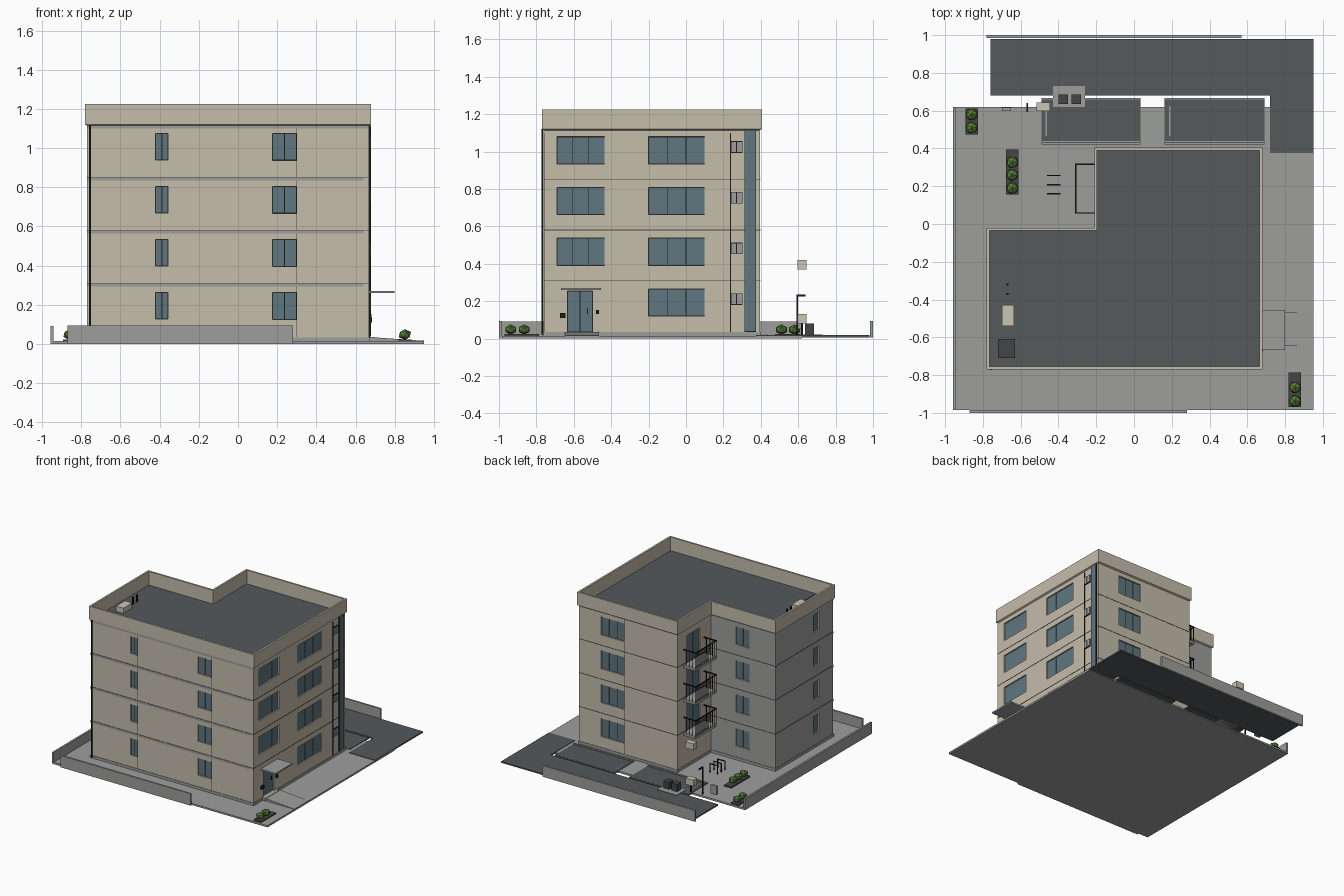
import bpy, bmesh, math
from mathutils import Matrix

if "Cube" in bpy.data.objects:
    bpy.data.objects.remove(bpy.data.objects["Cube"])


def material(name, r, g, b):
    m = bpy.data.materials.new(name)
    m.use_nodes = True
    m.diffuse_color = (r, g, b, 1)
    m.node_tree.nodes["Principled BSDF"].inputs["Base Color"].default_value = (r, g, b, 1)
    return m


BEIGE = material("beige plaster", .56, .51, .41)
GREY = material("grey concrete", .34, .345, .335)
ASPHALT = material("dark asphalt", .09, .1, .105)
GLASS = material("blue glass", .115, .18, .215)
BLACK = material("black metal", .012, .012, .013)
GREEN = material("leaf green", .09, .2, .035)
PALE = material("pale box", .6, .56, .46)
SOIL = material("dark planter", .06, .06, .06)


def finish(name, bm, *mats):
    bmesh.ops.recalc_face_normals(bm, faces=bm.faces)
    me = bpy.data.meshes.new(name)
    bm.to_mesh(me)
    bm.free()
    for m in mats:
        me.materials.append(m)
    ob = bpy.data.objects.new(name, me)
    bpy.context.collection.objects.link(ob)
    return ob


def boxes(name, mat, *extents):
    """One object from boxes given as (x0, x1, y0, y1, z0, z1)."""
    bm = bmesh.new()
    for x0, x1, y0, y1, z0, z1 in extents:
        mid = Matrix.Translation(((x0 + x1) / 2, (y0 + y1) / 2, (z0 + z1) / 2))
        size = Matrix.Diagonal((abs(x1 - x0), abs(y1 - y0), abs(z1 - z0), 1))
        bmesh.ops.create_cube(bm, size=1, matrix=mid @ size)
    return finish(name, bm, mat)


def prism(name, outline, z0, z1, *mats):
    bm = bmesh.new()
    face = bm.faces.new([bm.verts.new((x, y, z0)) for x, y in outline])
    top = bmesh.ops.extrude_face_region(bm, geom=[face])["geom"]
    bmesh.ops.translate(bm, vec=(0, 0, z1 - z0), verts=[v for v in top if isinstance(v, bmesh.types.BMVert)])
    return finish(name, bm, *mats)


def plan(o):
    """L-shaped floor plan, grown outward by o."""
    return [(-.77 - o, -.76 - o), (.67 + o, -.76 - o), (.67 + o, .395 + o),
            (-.2 - o, .395 + o), (-.2 - o, -.03 + o), (-.77 - o, -.03 + o)]


# Wall planes: axis, position, outward sign, extent along the wall
FRONT = ("y", -.76, -1, -.77, .67)
EAST = ("x", .67, 1, -.76, .395)
BACK = ("y", .395, 1, -.2, .67)
COURT = ("x", -.2, -1, -.03, .395)
WING_BACK = ("y", -.03, 1, -.77, -.2)
WEST = ("x", -.77, -1, -.76, -.03)


def on_wall(wall, u0, u1, d0, d1, z0, z1):
    axis, p, s = wall[:3]
    a, b = sorted((p + s * d0, p + s * d1))
    return (a, b, u0, u1, z0, z1) if axis == "x" else (u0, u1, a, b, z0, z1)


STOREY = .271
cuts, frames, panes = [], [], []


def window(wall, u0, u1, z0, z1, count):
    cuts.append(on_wall(wall, u0, u1, -.015, .02, z0, z1))
    frames.append(on_wall(wall, u0, u1, -.016, -.011, z0, z1))
    step = (u1 - u0) / count
    for i in range(count):
        a = u0 + i * step
        panes.append(on_wall(wall, a + .002, a + step - .002, -.012, -.008, z0 + .003, z1 - .003))


for k in range(4):
    z = k * STOREY
    window(FRONT, -.42, -.357, z + .127, z + .262, 2)
    window(FRONT, .177, .298, z + .125, z + .262, 2)
    window(EAST, -.2, .1, z + .12, z + .266, 3)
    window(BACK, .27, .475, z + .12, z + .266, 3)
    window(WING_BACK, -.54, -.42, z + .122, z + .264, 2)
    window(WEST, -.585, -.51, z + .122, z + .264, 2)
    if k:
        window(EAST, -.69, -.435, z + .12, z + .266, 3)
        window(COURT, .11, .27, z + .035, z + .25, 2)
window(EAST, -.633, -.5, .035, .255, 2)

# Building shell with recessed openings; the low wing is grey at the back and side
shell = prism("building_shell", plan(0), .005, 1.112, BEIGE, GREY)
cutter = boxes("opening_cutter", BEIGE, *cuts)
cutter.hide_render = True
mod = shell.modifiers.new("openings", "BOOLEAN")
mod.object, mod.solver = cutter, "EXACT"
bpy.context.view_layer.objects.active = shell
bpy.ops.object.modifier_apply(modifier=mod.name)
bpy.data.objects.remove(cutter)
for f in shell.data.polygons:
    west = f.normal.x < -.9 and f.center.x < -.7
    court = f.normal.y > .9 and f.center.x < -.2 and f.center.y > -.05
    f.material_index = 1 if west or court else 0
boxes("window_frames", BLACK, *frames)
boxes("window_panes", GLASS, *panes)

# Plinth, roof deck and parapet ring
prism("plinth", plan(.004), .004, .034, GREY)
prism("roof_deck", plan(-.002), 1.105, 1.117, ASPHALT)
bm = bmesh.new()
loops = [[bm.verts.new((x, y, z)) for x, y in plan(o)]
         for o, z in ((.01, 1.12), (.01, 1.226), (-.005, 1.226), (-.005, 1.112))]
for a, b in zip(loops, loops[1:] + loops[:1]):
    for i in range(6):
        j = (i + 1) % 6
        bm.faces.new((a[i], a[j], b[j], b[i]))
finish("parapet", bm, BEIGE)

# Storey bands and panel joints
bands = [on_wall(FRONT, -.77, .64, 0, .003, k * STOREY + .022, k * STOREY + .038) for k in (1, 2, 3)]
bands.append(on_wall(FRONT, -.77, .67, 0, .003, 1.1, 1.117))
boxes("front_bands", GREY, *bands)
joints = [on_wall(w, w[3], w[4], 0, .002, k * STOREY + .037, k * STOREY + .04)
          for w in (FRONT, EAST, BACK, COURT, WING_BACK, WEST) for k in (1, 2, 3)]
joints += [on_wall(w, u, u + .002, 0, .001, .035, 1.11)
           for w, u in ((FRONT, -.356), (FRONT, .299), (BACK, .268), (WING_BACK, -.542))]
boxes("panel_joints", SOIL, *joints)

# Stair glazing strip, wall vents and pipes
boxes("stair_frame", BLACK, on_wall(EAST, .312, .375, 0, .006, .036, 1.115))
boxes("stair_glass", GLASS, on_wall(EAST, .316, .371, 0, .01, .04, 1.115))
vents, vent_backs = [], []
for k in range(4):
    z = k * STOREY + .18
    vent_backs.append(on_wall(EAST, .238, .302, 0, .006, z, z + .062))
    for u in (.242, .273):
        vents.append(on_wall(EAST, u, u + .026, 0, .009, z + .004, z + .058))
boxes("vent_backs", BLACK, *vent_backs)
boxes("vent_covers", GREY, *vents)
boxes("pipes", BLACK, on_wall(EAST, .236, .241, 0, .006, .035, 1.1),
      on_wall(FRONT, -.76, -.751, .004, .013, .02, 1.12))

# Entrance: canopy, step, sloped path, wall boxes, handle
boxes("canopy", GREY, (.665, .8, -.668, -.455, .259, .271))
boxes("entrance_step", GREY, (.67, .7, -.65, -.475, .01, .036))
path = prism("entrance_path", [(.69, .01), (.95, .01), (.95, .016), (.69, .034)], 0, .18, GREY)
path.rotation_euler = (math.pi / 2, 0, 0)
path.location.y = -.465
boxes("entrance_boxes", BLACK, (.67, .684, -.675, -.643, .11, .136), (.67, .682, -.482, -.464, .13, .154),
      (.658, .668, -.53, -.524, .13, .16))

# Balconies
slabs, rails = [], []
for k in (1, 2, 3):
    f = k * STOREY + .03
    t = f + .12
    slabs.append((-.31, -.198, .055, .32, f - .02, f))
    rails.append((-.312, -.305, .055, .32, t, t + .008))
    for y in (.055, .313):
        rails.append((-.31, -.2, y, y + .007, t, t + .008))
        rails += [(-.225 - .027 * i, -.221 - .027 * i, y + .001, y + .005, f, t) for i in range(3)]
    rails += [(-.31, -.306, .056 + .0256 * i, .06 + .0256 * i, f, t) for i in range(11)]
boxes("balcony_slabs", GREY, *slabs)
boxes("balcony_rails", BLACK, *rails)

# Roof equipment
boxes("roof_unit", PALE, (-.7, -.635, -.54, -.43, 1.115, 1.16))
boxes("roof_hatch", SOIL, (-.72, -.63, -.71, -.61, 1.115, 1.13))
boxes("roof_pipes", BLACK, *[(-.676, -.664, y, y + .012, 1.115, 1.175) for y in (-.376, -.326)])

# Ground, road, parking and low site walls
boxes("site_pad", GREY, (-.955, .95, -.985, .62, 0, .014))
prism("road", [(-.76, .68), (.72, .68), (.72, .375), (.95, .375), (.95, .98), (-.76, .98)], .007, .018, ASPHALT)
bays = ((-.49, .035), (.162, .692))
boxes("parking_bays", ASPHALT, *[(a, b, .425, .668, .008, .018) for a, b in bays])
kerbs = []
for a, b in bays:
    kerbs += [(a, b, y, y + .006, .01, .022) for y in (.422, .433, .66)]
    kerbs.append((a + .022, a + .03, .465, .625, .01, .02))
boxes("parking_kerbs", GREY, *kerbs)
boxes("site_walls", GREY, (-.87, .28, -1, -.985, 0, .094), (-.957, -.942, -.985, .62, 0, .092),
      (-.78, .57, .985, 1, .005, .094))

# Planters and bushes
beds = ((.852, (-.865, -.937), -.97, -.785), (-.645, (.327, .26, .19), .157, .395), (-.86, (.58, .51), .475, .612))
boxes("planter_beds", SOIL, *[(x - .033, x + .033, a, b, .012, .024) for x, _, a, b in beds])
bm = bmesh.new()
for x, ys, _, _ in beds:
    for y in ys:
        m = Matrix.Translation((x, y, .048)) @ Matrix.Diagonal((.035, .034, .028, 1))
        bmesh.ops.create_icosphere(bm, subdivisions=1, radius=1, matrix=m)
finish("bushes", bm, GREEN)

# Yard: bins, service boxes, lamp and bike hoops
boxes("bin_slab", GREY, (-.43, -.26, .62, .73, .008, .022))
boxes("bins", SOIL, (-.4, -.35, .635, .685, .02, .08), (-.33, -.28, .635, .685, .02, .08))
boxes("service_boxes", PALE, (-.515, -.445, .597, .643, .08, .13), (-.515, -.445, .597, .643, .37, .42))
boxes("service_box_stand", BLACK, (-.485, -.475, .615, .625, .01, .08))
boxes("post_box", GREY, (-.7, -.65, .597, .617, .05, .12))
boxes("yard_lamp", BLACK, (-.569, -.561, .592, .6, .01, .23), (-.57, -.56, .592, .64, .225, .235))
hoops = []
for y in (.16, .208, .256):
    hoops += [(-.46, -.454, y - .003, y + .003, .01, .085), (-.396, -.39, y - .003, y + .003, .01, .085),
              (-.46, -.39, y - .003, y + .003, .08, .086)]
boxes("bike_hoops", BLACK, *hoops)
